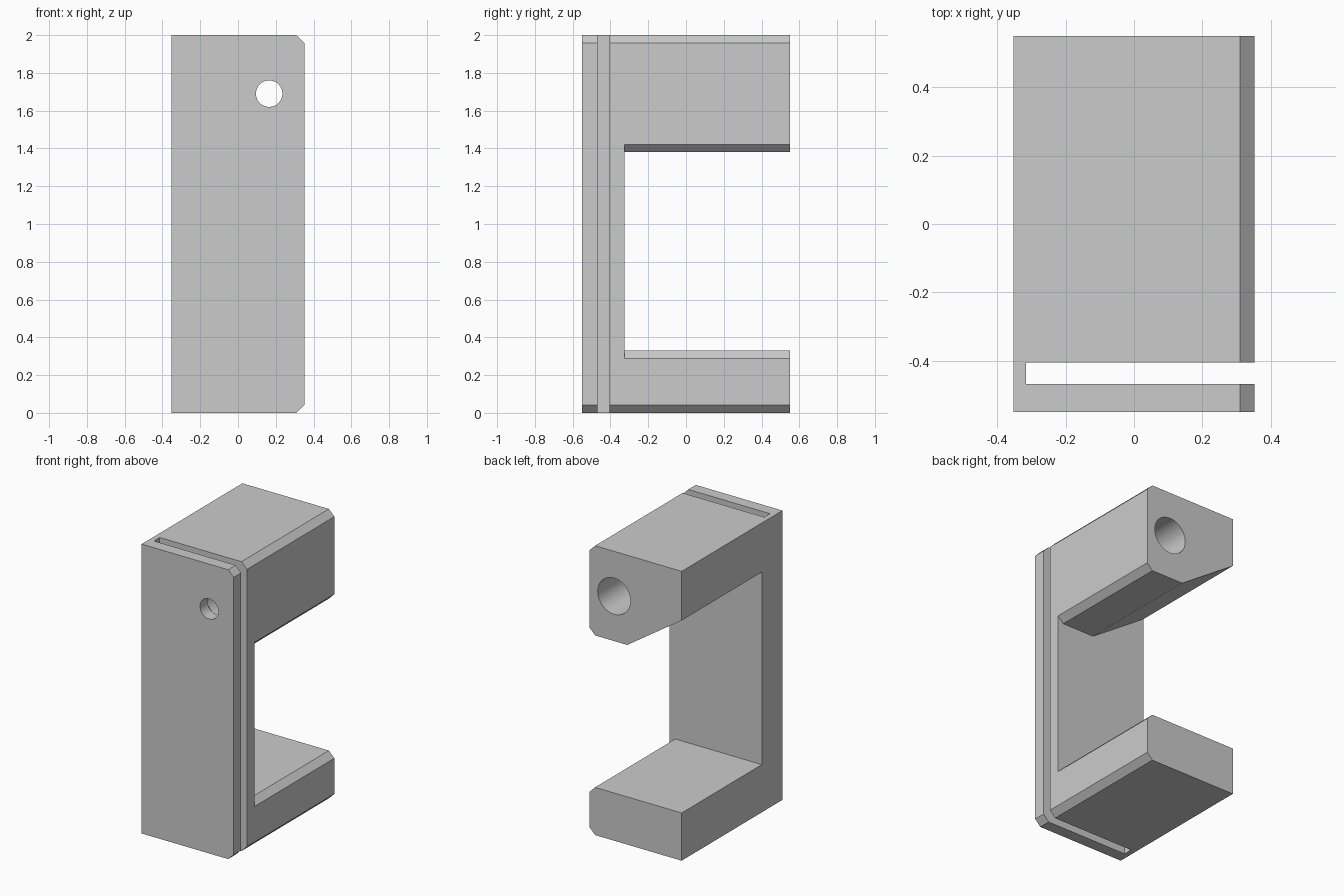
import bpy, bmesh
from math import radians, cos, sin, pi

cube = bpy.data.objects.get("Cube")
if cube:
    bpy.data.objects.remove(cube, do_unlink=True)

W, D, H = 0.352, 0.55, 2.0      # half width, half depth, height
C = 0.042                       # chamfer on the open side
LOW, HIGH = 0.33, 1.38          # jaw opening
OVER = 0.1                      # cutter overshoot

grey = bpy.data.materials.new("plain grey")
grey.use_nodes = True
colour = (0.6, 0.6, 0.6, 1)
grey.diffuse_color = colour
grey.node_tree.nodes["Principled BSDF"].inputs["Base Color"].default_value = colour


def prism(name, profile, y0, y1):
    """Extrude an x-z profile along y."""
    bm = bmesh.new()
    face = bm.faces.new([bm.verts.new((x, y0, z)) for x, z in profile])
    moved = bmesh.ops.extrude_face_region(bm, geom=[face])["geom"]
    verts = [v for v in moved if isinstance(v, bmesh.types.BMVert)]
    bmesh.ops.translate(bm, verts=verts, vec=(0, y1 - y0, 0))
    bmesh.ops.recalc_face_normals(bm, faces=bm.faces)
    mesh = bpy.data.meshes.new(name)
    bm.to_mesh(mesh)
    bm.free()
    mesh.materials.append(grey)
    obj = bpy.data.objects.new(name, mesh)
    bpy.context.collection.objects.link(obj)
    return obj


def circle(x, z, r, n=64):
    return [(x + r * cos(2 * pi * i / n), z + r * sin(2 * pi * i / n)) for i in range(n)]


# Bracket block with two chamfered edges
bracket = prism("clamp_bracket", [(-W, 0), (W - C, 0), (W, C), (W, H - C), (W - C, H), (-W, H)], -D, D)

# Jaw opening, with a sloped underside on the upper arm and chamfered lips
slope = (1.66 - HIGH) / (0.064 + W)
out = W + OVER
opening = [(-out, LOW), (W - C, LOW), (out, LOW - C - OVER),
           (out, HIGH + C + OVER), (W - C, HIGH), (0.064, HIGH),
           (-out, HIGH + slope * (0.064 + out))]
# Narrow full-height slot behind the front plate
slot = [(-0.315, -OVER), (out, -OVER), (out, H + OVER), (-0.315, H + OVER)]

cutters = [
    prism("jaw_cutter", opening, -0.325, D + OVER),
    prism("slot_cutter", slot, -0.468, -0.405),
    prism("bore_cutter", circle(0.165, 1.69, 0.125), -0.44, D + OVER),
    prism("front_hole_cutter", circle(0.165, 1.69, 0.07), -D - OVER, -0.44),
]

bpy.ops.object.select_all(action="DESELECT")
bpy.context.view_layer.objects.active = bracket
bracket.select_set(True)
for cutter in cutters:
    cutter.hide_render = True
    mod = bracket.modifiers.new(cutter.name, "BOOLEAN")
    mod.operation = "DIFFERENCE"
    mod.solver = "EXACT"
    mod.object = cutter
    bpy.ops.object.modifier_apply(modifier=mod.name)
    bpy.data.objects.remove(cutter, do_unlink=True)

# Smooth bore walls, crisp edges elsewhere
bpy.ops.object.shade_smooth_by_angle(angle=radians(25))
